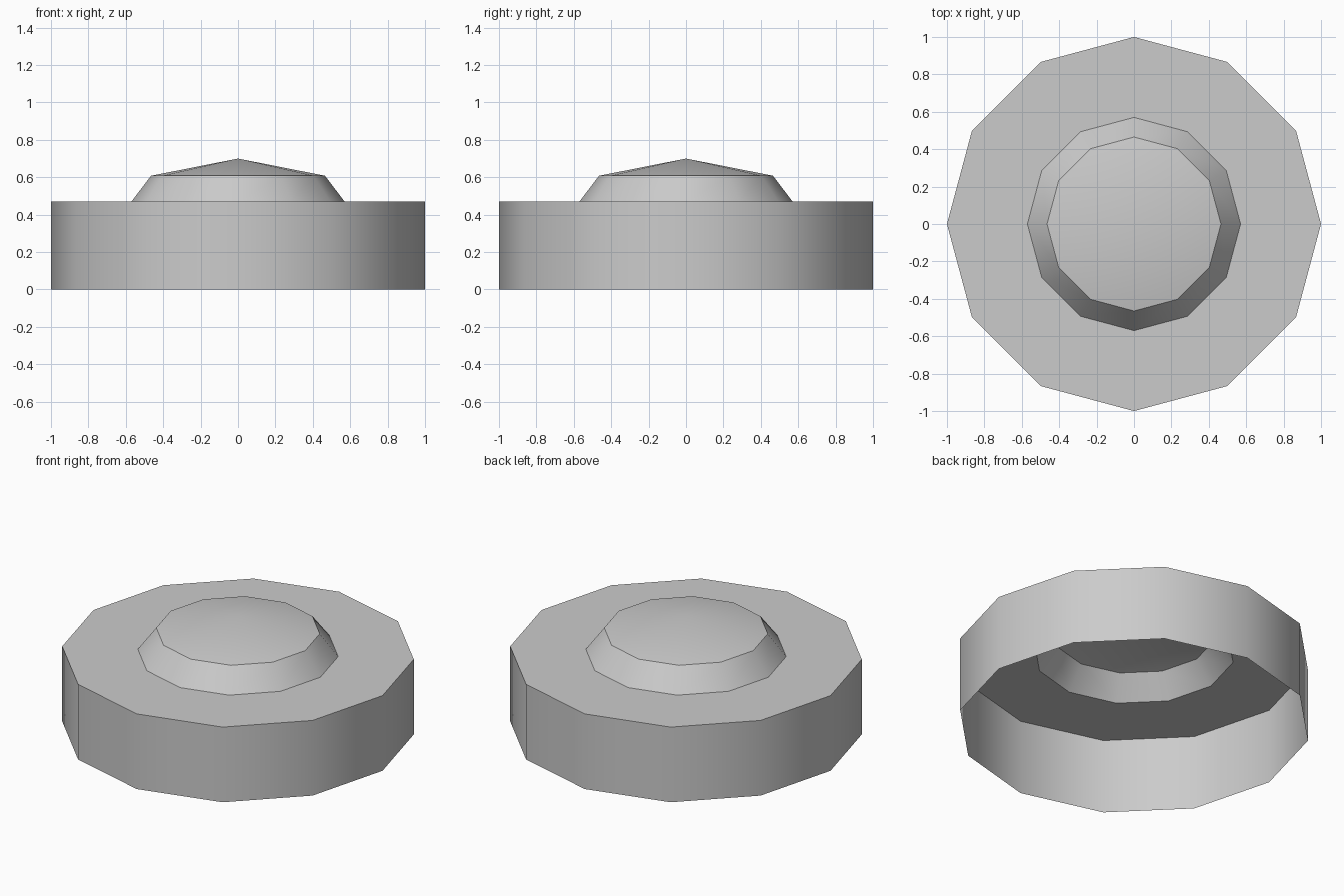
import bpy, bmesh, math

if "Cube" in bpy.data.objects:
    bpy.data.objects.remove(bpy.data.objects["Cube"])

SIDES = 12

grey = bpy.data.materials.new("plain grey")
grey.diffuse_color = (0.6, 0.6, 0.6, 1)
grey.use_nodes = True
grey.node_tree.nodes["Principled BSDF"].inputs["Base Color"].default_value = grey.diffuse_color


def ring(bm, radius, z):
    """One twelve-sided loop of vertices."""
    return [bm.verts.new((radius * math.cos(2 * math.pi * i / SIDES),
                          radius * math.sin(2 * math.pi * i / SIDES), z))
            for i in range(SIDES)]


def lathe(name, profile, tip=None):
    """Open shell turned from (radius, z) points, closed by an optional tip."""
    bm = bmesh.new()
    loops = [ring(bm, r, z) for r, z in profile]
    apex = bm.verts.new((0, 0, tip)) if tip is not None else None
    for i in range(SIDES):
        j = (i + 1) % SIDES
        for a, b in zip(loops, loops[1:]):
            bm.faces.new((a[i], a[j], b[j], b[i]))
        if apex:
            bm.faces.new((loops[-1][i], loops[-1][j], apex))
    mesh = bpy.data.meshes.new(name)
    bm.to_mesh(mesh)
    bm.free()
    mesh.materials.append(grey)
    obj = bpy.data.objects.new(name, mesh)
    bpy.context.collection.objects.link(obj)
    # Round the facets, keep the rims crisp
    bpy.ops.object.select_all(action='DESELECT')
    obj.select_set(True)
    bpy.context.view_layer.objects.active = obj
    bpy.ops.object.shade_smooth_by_angle(angle=math.radians(36))
    return obj


# Hollow drum: outer wall and flat shoulder, open underneath
lathe("drum_shell", [(1.0, 0.0), (1.0, 0.47), (0.57, 0.47)])

# Raised cap: sloped collar and shallow pointed roof
lathe("raised_cap", [(0.57, 0.47), (0.465, 0.608)], tip=0.70)
